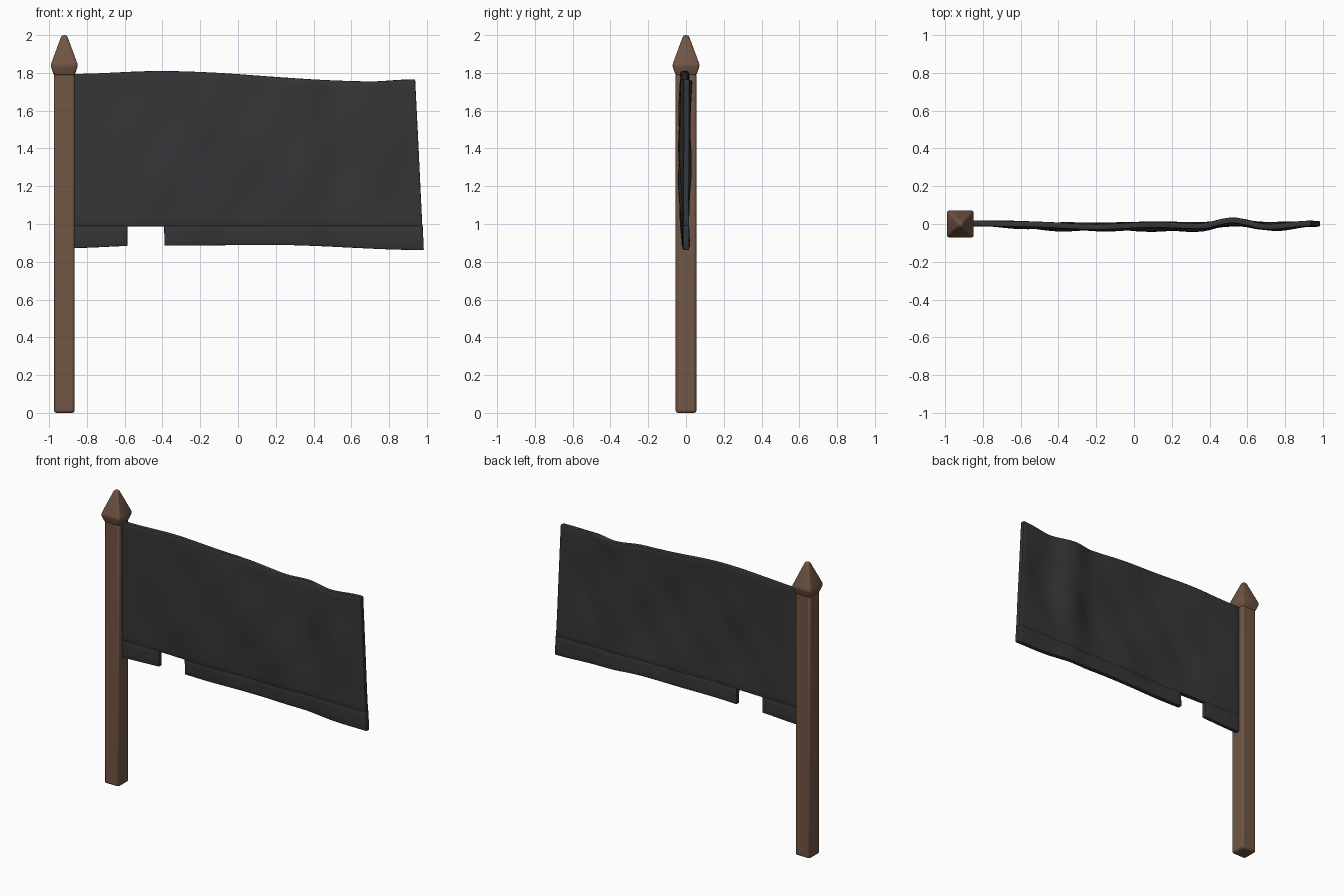
import bpy, bmesh
from math import sin, pi, radians

cube = bpy.data.objects.get("Cube")
if cube:
    bpy.data.objects.remove(cube, do_unlink=True)


def material(name, colour, rough=0.9):
    m = bpy.data.materials.new(name)
    m.use_nodes = True
    m.diffuse_color = colour
    node = m.node_tree.nodes["Principled BSDF"]
    node.inputs["Base Color"].default_value = colour
    node.inputs["Roughness"].default_value = rough
    return m


wood = material("brown_wood", (0.165, 0.092, 0.058, 1))
fabric = material("charcoal_cloth", (0.036, 0.036, 0.038, 1))


def finish(name, bm, mat, bevel, thickness=0):
    bmesh.ops.recalc_face_normals(bm, faces=bm.faces)
    mesh = bpy.data.meshes.new(name)
    bm.to_mesh(mesh)
    bm.free()
    mesh.materials.append(mat)
    ob = bpy.data.objects.new(name, mesh)
    bpy.context.collection.objects.link(ob)
    if thickness:
        solid = ob.modifiers.new("thickness", 'SOLIDIFY')
        solid.thickness, solid.offset = thickness, 0
    mod = ob.modifiers.new("soft_edges", 'BEVEL')
    mod.width, mod.segments = bevel, 2
    mod.limit_method, mod.angle_limit = 'ANGLE', radians(28)
    bpy.ops.object.select_all(action='DESELECT')
    ob.select_set(True)
    bpy.context.view_layer.objects.active = ob
    bpy.ops.object.shade_smooth_by_angle(angle=radians(40))
    return ob


def square_loft(name, sections, mat, bevel):
    """Stack of square sections given as (height, half width)."""
    bm = bmesh.new()
    rings = [[bm.verts.new((POLE_X + sx * r, sy * r, z))
              for sx, sy in ((-1, -1), (1, -1), (1, 1), (-1, 1))]
             for z, r in sections]
    for a, b in zip(rings, rings[1:]):
        for i in range(4):
            j = (i + 1) % 4
            bm.faces.new((a[i], a[j], b[j], b[i]))
    bm.faces.new(rings[0])
    bm.faces.new(rings[-1])
    return finish(name, bm, mat, bevel)


# Pole and pointed finial
POLE_X = -0.92
square_loft("pole", [(0, 0.055), (1.8, 0.055)], wood, 0.012)
square_loft("finial", [(1.785, 0.054), (1.84, 0.073), (2.0, 0.014)], wood, 0.01)


def curve(points, x):
    """Smoothly eased interpolation through (x, value) points."""
    for (xa, va), (xb, vb) in zip(points, points[1:]):
        if x <= xb:
            t = max(0, (x - xa) / (xb - xa))
            return va + (vb - va) * t * t * (3 - 2 * t)
    return points[-1][1]


TOP = [(-0.87, 1.795), (-0.42, 1.81), (0.72, 1.755), (0.94, 1.765)]
BOTTOM = [(-0.87, 0.873), (-0.5, 0.886), (0.2, 0.889), (0.98, 0.862)]
SWAY = [(-0.87, 0.004), (-0.6, 0.0), (-0.2, -0.016), (0.1, -0.004),
        (0.35, -0.01), (0.53, 0.022), (0.73, -0.014), (0.98, 0.003)]
SEAM = 0.988


def ripple(x, z):
    t = (z - 0.87) / 0.92
    free = min(1, (x + 0.87) * 3) * min(1, (1.02 - x) * 4)
    belly = -0.014 * sin(pi * t) * sin(pi * (x + 0.87) / 1.85)
    folds = 0.007 * sin(9 * x + 7 * z) + 0.004 * sin(17 * x - 11 * z)
    return curve(SWAY, x) * (0.35 + 0.65 * t) + (belly + folds * sin(pi * t)) * free


def cloth(name, x0, x1, low, high, cols, rows, lean=0):
    """Rippled sheet between two edge functions."""
    bm = bmesh.new()
    grid = []
    for i in range(cols + 1):
        u = i / cols
        x = x0 + (x1 - x0) * u
        column = []
        for j in range(rows + 1):
            t = j / rows
            z = low(x) + (high(x) - low(x)) * t
            column.append(bm.verts.new((x - lean * u ** 6 * t, ripple(x, z), z)))
        grid.append(column)
    for a, b in zip(grid, grid[1:]):
        for j in range(rows):
            bm.faces.new((a[j], b[j], b[j + 1], a[j + 1]))
    return finish(name, bm, fabric, 0.004, 0.03)


# Flag sheet, with a lower band interrupted by a torn gap
def seam(x):
    return SEAM


def bottom(x):
    return curve(BOTTOM, x)


cloth("flag_sheet", -0.87, 0.976, seam, lambda x: curve(TOP, x), 48, 22, 0.038)
cloth("flag_band_inner", -0.87, -0.586, bottom, lambda x: SEAM + 0.004, 8, 3)
cloth("flag_band_outer", -0.39, 0.984, bottom, lambda x: SEAM + 0.004, 36, 3, 0.006)
